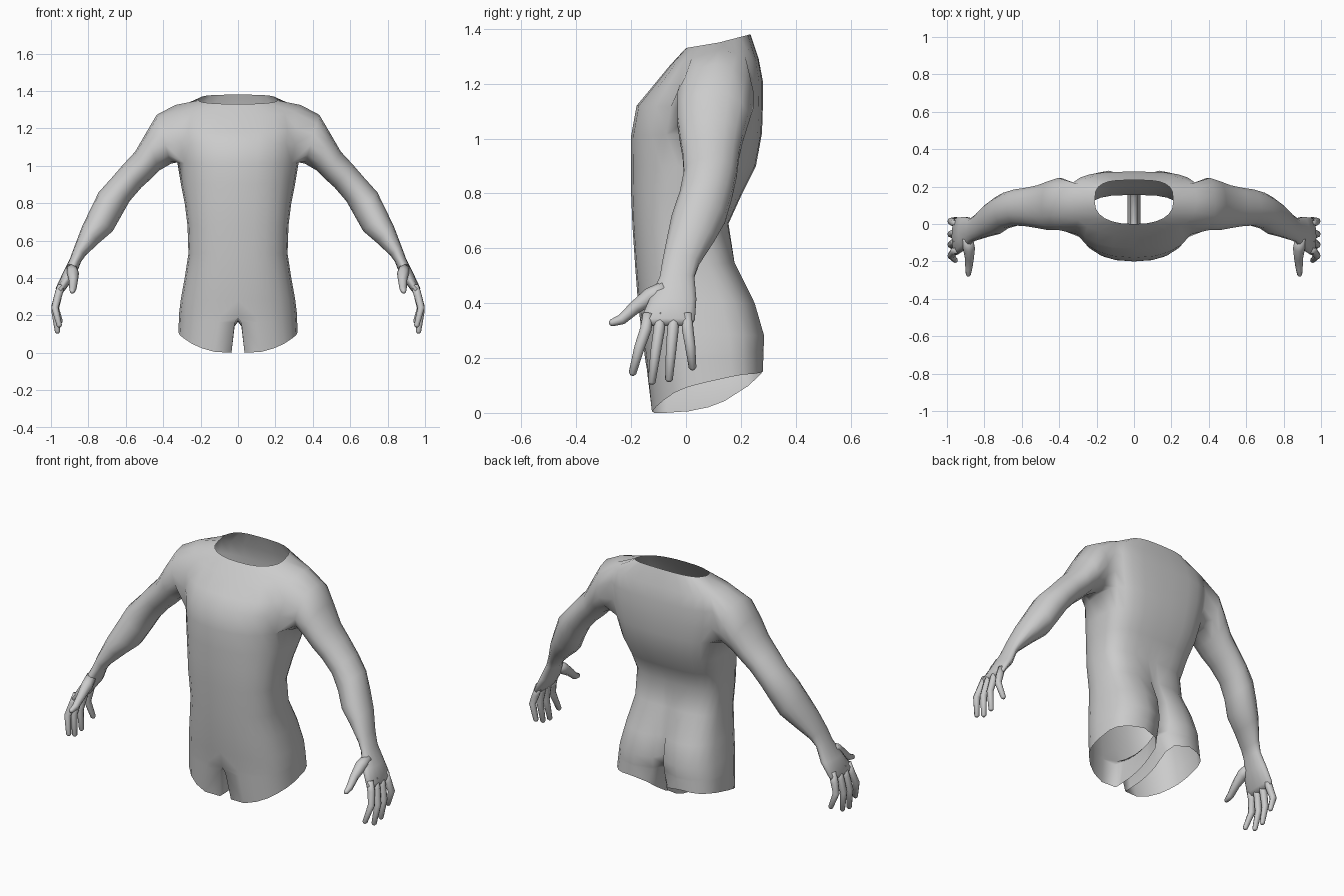
import bpy, bmesh, math
from mathutils import Vector

if "Cube" in bpy.data.objects:
    bpy.data.objects.remove(bpy.data.objects["Cube"])

skin = bpy.data.materials.new("grey_skin")
skin.diffuse_color = (0.6, 0.6, 0.6, 1)
skin.use_nodes = True
skin.node_tree.nodes["Principled BSDF"].inputs["Base Color"].default_value = skin.diffuse_color


def finish(bm, name):
    """Turn a right-hand half into a smooth, mirrored object."""
    bmesh.ops.recalc_face_normals(bm, faces=bm.faces)
    me = bpy.data.meshes.new(name)
    bm.to_mesh(me)
    bm.free()
    me.materials.append(skin)
    me.polygons.foreach_set("use_smooth", [True] * len(me.polygons))
    ob = bpy.data.objects.new(name, me)
    bpy.context.collection.objects.link(ob)
    mod = ob.modifiers.new("mirror", 'MIRROR')
    mod.use_clip = True
    mod.merge_threshold = 0.002


def join(bm, a, b, closed=True, skip=()):
    """Faces between two rows of vertices."""
    n = len(a)
    for i in range(n if closed else n - 1):
        if i not in skip:
            j = (i + 1) % n
            bm.faces.new((a[i], a[j], b[j], b[i]))


def row(bm, pts):
    return [bm.verts.new(p) for p in pts]


# Half section of the trunk, from front centre round the side to back centre
ANGLES = [-90, -75, -60, -45, -30, -15, 0, 15, 30, 45, 60, 75, 88.5, 90]


def section(w, yf, ys, yb, zf, zs, zb, dent=0.0):
    pts = []
    for t in ANGLES:
        c, s = max(0, math.cos(math.radians(t))), math.sin(math.radians(t))
        p = 0.85 if s < 0 else 0.6
        k = abs(s) ** p
        y_end, z_end = (yf, zf) if s < 0 else (yb, zb)
        pts.append(Vector((w * c ** p, ys + (y_end - ys) * k, zs + (z_end - zs) * k)))
    pts[0].x = pts[-1].x = 0
    pts[-1].y -= dent            # cleft on the back centre line
    pts[-2].y -= dent * 0.35
    return pts


# half width, front y, side y, back y, front z, side z, back z, dent
TRUNK = [
    (.21, .00, .12, .235, 1.33, 1.35, 1.38),
    (.335, -.06, .12, .265, 1.265, 1.325, 1.29),
    (.355, -.13, .11, .28, 1.18, 1.22, 1.21),
    (.345, -.18, .10, .28, 1.12, 1.11, 1.11),
    (.325, -.20, .09, .277, 1.01, 1.02, 1.02),
    (.305, -.20, .05, .255, .90, .90, .90),
    (.285, -.20, .01, .205, .80, .80, .80),
    (.27, -.195, -.02, .155, .68, .68, .69),
    (.265, -.185, .00, .18, .53, .53, .55, .01),
    (.285, -.175, .03, .255, .40, .40, .40, .05),
    (.305, -.16, .05, .29, .28, .29, .28, .09),
    (.314, -.148, .06, .287, .19, .22, .22, .10),
]
body = bmesh.new()
rows = [row(body, section(*r)) for r in TRUNK]
for k in range(len(rows) - 1):
    # leave the shoulder hole open in the upper side
    join(body, rows[k], rows[k + 1], False, range(4, 8) if k in (1, 2, 3) else ())

# Crotch line closes the half section into a leg loop
crotch = [(.14, .195), (.08, .175), (.01, .165), (-.07, .17)]
hip = rows[-1] + row(body, [(0, y, z) for y, z in crotch])


def cut_height(x, y):
    """Slanted, open end of the thigh."""
    s = max(0, (y + .13) / .415)
    inner, outer = .155 * s ** 3, .03 + .125 * s ** .6
    return inner + (outer - inner) * min(1, max(0, (x - .1) / .2))


thigh = []
for p in section(.284, -.13, .07, .285, 0, 0, 0, .06):
    thigh.append(Vector((p.x + .035, p.y, 0)))
thigh[0].y = -.115
thigh += [Vector((.035, y, 0)) for y, z in crotch]
for p in thigh:
    p.z = cut_height(p.x, p.y)
upper = [v.co.lerp(p, .15) for v, p in zip(hip, thigh)]
for p in upper:
    p.x = max(p.x, .018)
upper, thigh = row(body, upper), row(body, thigh)
join(body, hip, upper)
join(body, upper, thigh)

# Arm and palm: outer x, z; inner x, z; front y, back y
ARM = [
    (.435, 1.272, .36, 1.01, -.035, .25),
    (.495, 1.17, .42, .975, -.035, .23),
    (.55, 1.075, .465, .93, -.025, .21),
    (.615, 1.005, .515, .885, -.015, .197),
    (.68, .93, .58, .81, -.01, .187),
    (.745, .858, .625, .73, -.025, .17),
    (.79, .765, .67, .65, -.055, .145),
    (.832, .68, .74, .59, -.07, .105),
    (.872, .575, .815, .52, -.088, .05),
    (.898, .505, .84, .485, -.097, .032),
    (.94, .42, .868, .41, -.135, .04),
    (.975, .345, .925, .335, -.168, .035),
    (.968, .322, .94, .316, -.155, .022),
]
b, c, d, e = rows[1:5]
prev = b[4:9] + [c[8], d[8]] + e[8:3:-1] + [d[4], c[4]]
for xo, zo, xi, zi, y0, y1 in ARM:
    mid = Vector(((xo + xi) / 2, (y0 + y1) / 2, (zo + zi) / 2))
    u = Vector(((xo - xi) / 2, 0, (zo - zi) / 2))
    v = Vector((0, (y1 - y0) / 2, 0))
    ring = []
    for k in range(14):
        a = (k - 2) / 14 * math.tau
        ring.append(mid + u * math.cos(a) + v * math.sin(a))
    ring = row(body, ring)
    join(body, prev, ring)
    prev = ring
body.faces.new(prev)
finish(body, "torso_and_arms")


def digit(name, path, radii):
    """Tapered eight-sided tube with a rounded tip."""
    bm = bmesh.new()
    path = [Vector(p) for p in path]
    tip = path[-1] + (path[-1] - path[-2]).normalized() * radii[-1] * .6
    path.append(tip)
    radii = list(radii) + [radii[-1] * .5]
    prev = None
    for i, p in enumerate(path):
        t = (path[min(i + 1, len(path) - 1)] - path[max(i - 1, 0)]).normalized()
        u = t.cross(Vector((1, 0, 0))).normalized()
        v = t.cross(u)
        ring = row(bm, [p + (u * math.cos(k * math.tau / 8) + v * math.sin(k * math.tau / 8)) * radii[i]
                        for k in range(8)])
        if prev:
            join(bm, prev, ring)
        else:
            bm.faces.new(ring)
        prev = ring
    bm.faces.new(prev)
    finish(bm, name)


# Fingers: knuckle y, tip y, tip x, tip z
FINGERS = {
    "index_finger": (-.138, -.195, .955, .145),
    "middle_finger": (-.093, -.125, .965, .112),
    "ring_finger": (-.045, -.062, .965, .122),
    "little_finger": (.003, .024, .95, .165),
}
for name, (ky, ty, tx, tz) in FINGERS.items():
    digit(name,
          [(.945, ky, .36), (.962, ky + (ty - ky) * .15, .305),
           (.979, ky + (ty - ky) * .55, (.305 + tz) / 2 + .015), (tx, ty, tz)],
          (.02, .021, .019, .014))

digit("thumb",
      [(.89, -.075, .455), (.882, -.13, .425), (.88, -.185, .385), (.883, -.235, .34), (.886, -.272, .328)],
      (.028, .032, .024, .019, .013))
